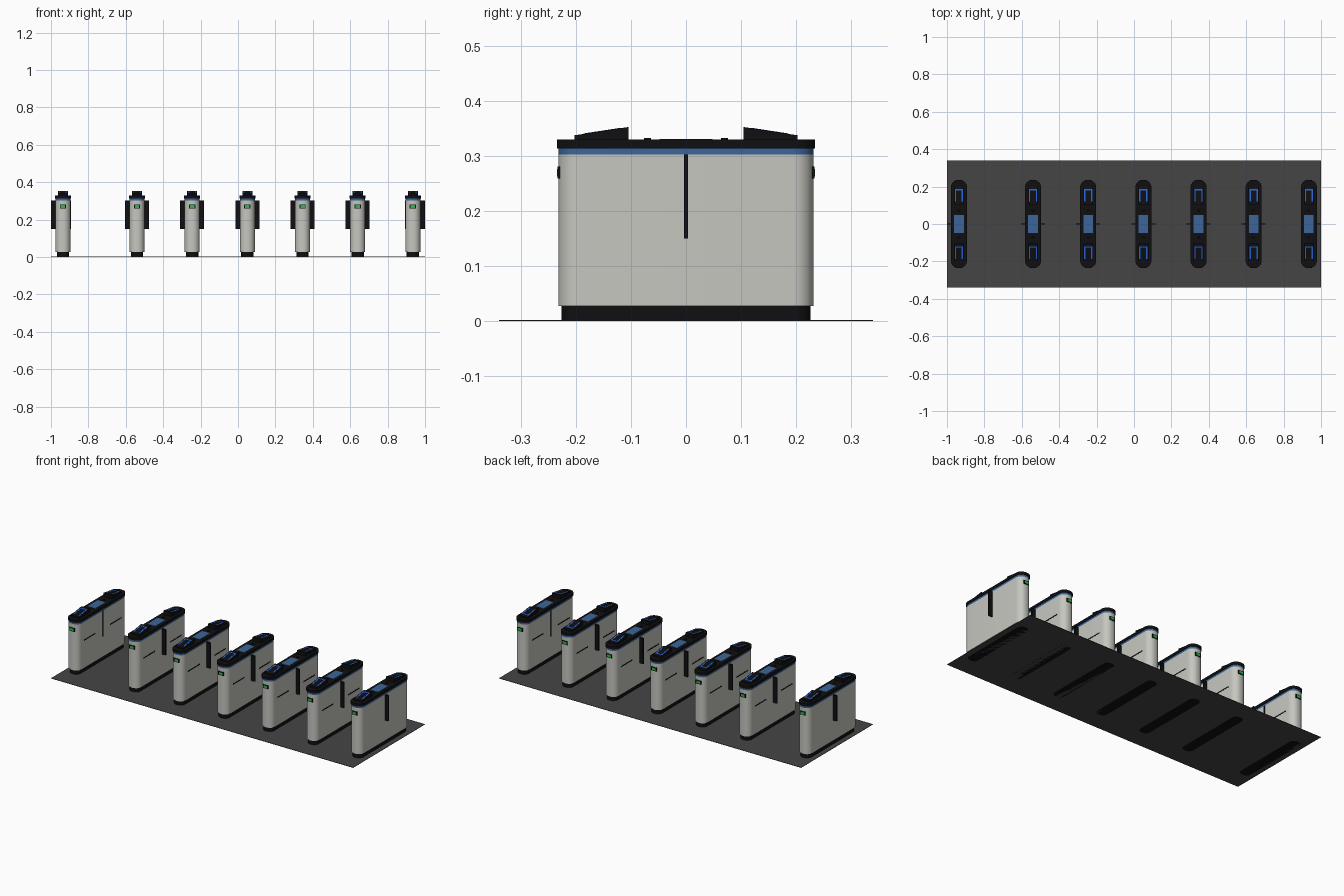
import bpy, bmesh, math

if "Cube" in bpy.data.objects:
    bpy.data.objects.remove(bpy.data.objects["Cube"])

def mat(name, rgb):
    m = bpy.data.materials.new(name)
    m.diffuse_color = (*rgb, 1)
    m.use_nodes = True
    m.node_tree.nodes["Principled BSDF"].inputs["Base Color"].default_value = m.diffuse_color
    return m

STEEL = mat("brushed_grey", (0.56, 0.57, 0.52))
BLACK = mat("gloss_black", (0.005, 0.005, 0.006))
FLOOR = mat("dark_floor", (0.06, 0.06, 0.06))
BLUE = mat("steel_blue", (0.045, 0.13, 0.32))
GLOW = mat("bright_blue", (0.02, 0.13, 0.7))
GREEN = mat("signal_green", (0.02, 0.5, 0.07))

def mesh_from(bm, name, material):
    bmesh.ops.recalc_face_normals(bm, faces=bm.faces)
    me = bpy.data.meshes.new(name)
    bm.to_mesh(me)
    bm.free()
    me.materials.append(material)
    return me

def place(name, me, x=0.0, smooth=False):
    ob = bpy.data.objects.new(name, me)
    ob.location.x = x
    bpy.context.collection.objects.link(ob)
    return ob

def prism(bm, pts, direction):
    """Extrude a closed 3D outline along a direction."""
    f = bm.faces.new([bm.verts.new(p) for p in pts])
    ext = bmesh.ops.extrude_face_region(bm, geom=[f])["geom"]
    bmesh.ops.translate(bm, vec=direction,
                        verts=[v for v in ext if isinstance(v, bmesh.types.BMVert)])

def box(bm, x0, x1, y0, y1, z0, z1):
    prism(bm, [(x0, y0, z0), (x1, y0, z0), (x1, y1, z0), (x0, y1, z0)], (0, 0, z1 - z0))

def boxes(name, material, *dims):
    bm = bmesh.new()
    for d in dims:
        box(bm, *d)
    return mesh_from(bm, name, material)

def pill(name, material, hx, hy, z0, z1, r, seg=10):
    """Rounded slab: a rectangle with quarter-circle corners."""
    pts = []
    for k, (sx, sy) in enumerate([(1, 1), (-1, 1), (-1, -1), (1, -1)]):
        for i in range(seg + 1):
            a = math.pi / 2 * (k + i / seg)
            pts.append((sx * (hx - r) + r * math.cos(a), sy * (hy - r) + r * math.sin(a), z0))
    bm = bmesh.new()
    prism(bm, pts, (0, 0, z1 - z0))
    me = mesh_from(bm, name, material)
    for p in me.polygons:      # smooth walls, flat caps
        p.use_smooth = abs(p.normal.z) < 0.5
    me.set_sharp_from_angle(angle=math.radians(35))
    return me

# cabinet stack
parts = {
    "plinth": pill("plinth", BLACK, 0.033, 0.227, 0.0, 0.027, 0.03),
    "cabinet": pill("cabinet", STEEL, 0.04, 0.232, 0.027, 0.303, 0.037),
    "blue_band": pill("blue_band", BLUE, 0.04, 0.232, 0.303, 0.314, 0.037),
    "lid": pill("lid", BLACK, 0.043, 0.235, 0.314, 0.33, 0.039),
    "top_display": boxes("top_display", BLUE, (-0.026, 0.026, -0.048, 0.048, 0.329, 0.3315)),
}

# sloped card readers at both ends
def top_z(y):
    return 0.338 + 0.015 * (0.203 - abs(y)) / 0.098

bm = bmesh.new()
for s in (-1, 1):
    prism(bm, [(-0.027, s * 0.203, 0.33), (-0.027, s * 0.203, 0.338),
               (-0.027, s * 0.105, 0.353), (-0.027, s * 0.105, 0.33)], (0.054, 0, 0))
parts["card_readers"] = mesh_from(bm, "card_readers", BLACK)

# glowing three-sided outline on each reader
bm = bmesh.new()
for c in (-0.153, 0.153):
    for x0, x1, y0, y1 in [(-0.022, -0.015, c - 0.034, c + 0.034),
                           (0.015, 0.022, c - 0.034, c + 0.034),
                           (-0.015, 0.015, c + 0.027, c + 0.034)]:
        prism(bm, [(x0, y0, top_z(y0) - 0.001), (x1, y0, top_z(y0) - 0.001),
                   (x1, y1, top_z(y1) - 0.001), (x0, y1, top_z(y1) - 0.001)], (0, 0, 0.0018))
parts["reader_outlines"] = mesh_from(bm, "reader_outlines", GLOW)

# small buttons beside the display
bm = bmesh.new()
for s in (-1, 1):
    g = bmesh.ops.create_cone(bm, cap_ends=True, segments=16, radius1=0.007, radius2=0.006, depth=0.004)
    bmesh.ops.translate(bm, vec=(0, s * 0.07, 0.3315), verts=g["verts"])
parts["lid_buttons"] = mesh_from(bm, "lid_buttons", BLACK)

# signal lights on the front and back ends
parts["signal_frames"] = boxes("signal_frames", BLACK, *[
    (-0.017, 0.017, min(s * 0.225, s * 0.234), max(s * 0.225, s * 0.234), 0.259, 0.281) for s in (-1, 1)])
parts["signal_lights"] = boxes("signal_lights", GREEN, *[
    (-0.012, 0.012, min(s * 0.225, s * 0.235), max(s * 0.225, s * 0.235), 0.263, 0.277) for s in (-1, 1)])

# lane-side sensor strips and barrier flaps
def strips(side):
    x = sorted((side * 0.038, side * 0.0408))
    return boxes("sensor_strips", BLACK, (*x, -0.178, -0.07, 0.191, 0.198), (*x, 0.07, 0.178, 0.191, 0.198))

strip = {s: strips(s) for s in (-1, 1)}

def flap(side, reach):
    x = sorted((side * 0.03, side * reach))
    return boxes("flap", BLACK, (*x, -0.0035, 0.0035, 0.15, 0.303))

full = {s: flap(s, 0.064) for s in (-1, 1)}
stub = {s: flap(s, 0.043) for s in (-1, 1)}

# row of seven gates, with one wide lane at the left
gates = [-0.936] + [-0.54 + 0.295 * i for i in range(6)]
for i, x in enumerate(gates):
    for name, me in parts.items():
        place(f"{name}_{i + 1}", me, x)
    for s, label in ((-1, "left"), (1, "right")):
        outer = (i == 0 and s < 0) or (i == 6 and s > 0)
        inner_end = i in (0, 6) and not outer
        place(f"{label}_flap_{i + 1}", (stub if inner_end else full)[s], x)
        if not outer:
            place(f"{label}_sensor_strips_{i + 1}", strip[s], x)

# thin floor plate
place("floor_plate", boxes("floor_plate", FLOOR, (-1, 1, -0.34, 0.34, 0, 0.002)))
